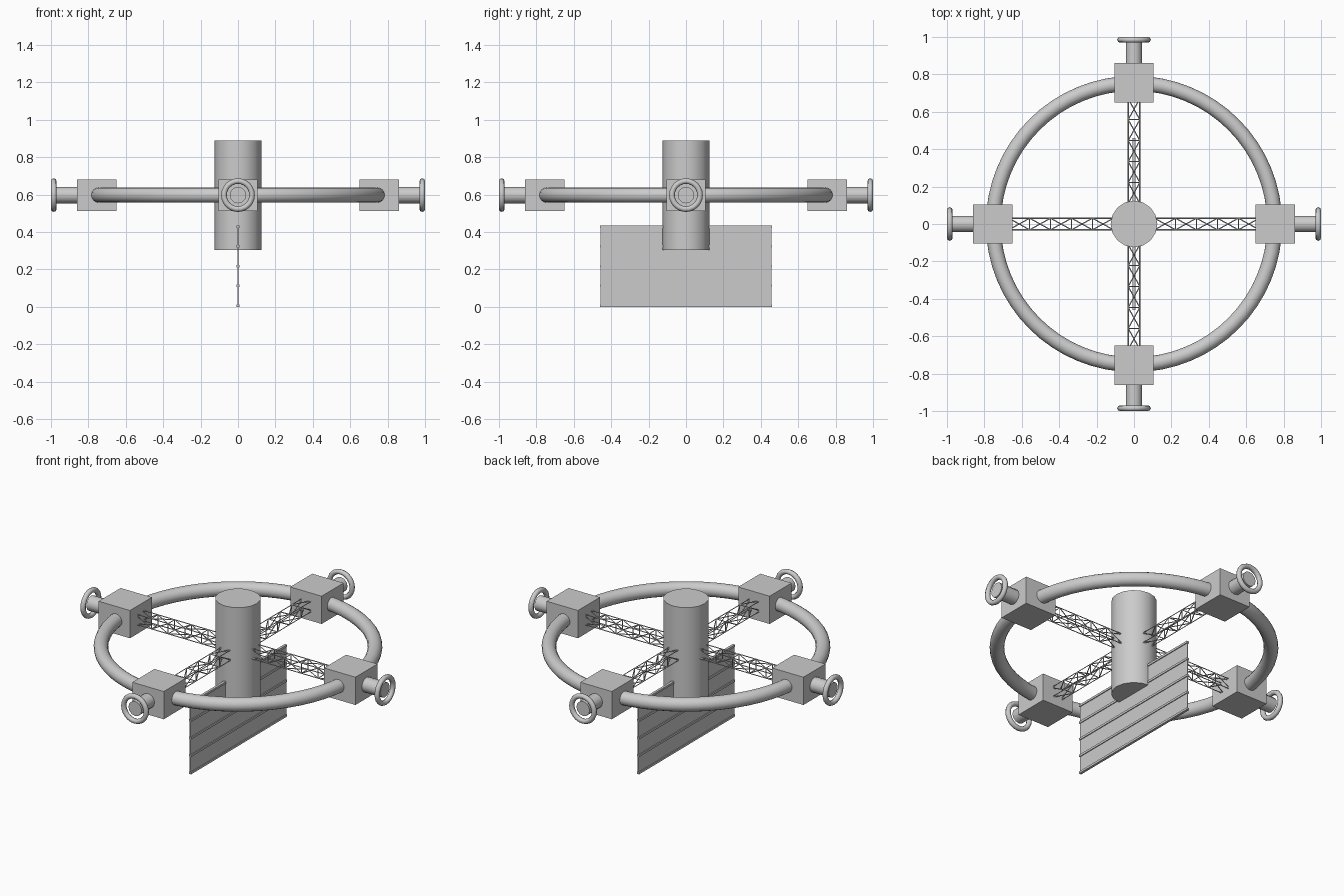
import bpy
from math import pi, cos, sin
from mathutils import Vector, Matrix

if "Cube" in bpy.data.objects:
    bpy.data.objects.remove(bpy.data.objects["Cube"])

ZC = 0.597  # height of the ring plane


def smooth(o, angle=0.6):
    bpy.ops.object.select_all(action='DESELECT')
    o.select_set(True)
    bpy.context.view_layer.objects.active = o
    bpy.ops.object.shade_smooth_by_angle(angle=angle)


def box(name, loc, size, turn=0):
    bpy.ops.mesh.primitive_cube_add(size=1, location=loc, rotation=(0, 0, turn))
    o = bpy.context.object
    o.name = name
    o.scale = size
    return o


def cylinder(name, loc, r, depth, rot=(0, 0, 0), sides=16):
    bpy.ops.mesh.primitive_cylinder_add(vertices=sides, radius=r, depth=depth,
                                        location=loc, rotation=rot)
    o = bpy.context.object
    o.name = name
    smooth(o)
    return o


def torus(name, loc, major, minor, rot=(0, 0, 0), seg=48, mseg=12):
    bpy.ops.mesh.primitive_torus_add(major_radius=major, minor_radius=minor,
                                     major_segments=seg, minor_segments=mseg,
                                     location=loc, rotation=rot)
    o = bpy.context.object
    o.name = name
    smooth(o, 1.0)
    return o


def truss(name, turn, x0=0.11, x1=0.67, w=0.031, bays=5, r=0.003):
    # four rails, square frames and zigzag braces as one thin bevelled curve
    cu = bpy.data.curves.new(name, 'CURVE')
    cu.dimensions = '3D'
    cu.bevel_depth = r
    cu.bevel_resolution = 0
    cu.use_fill_caps = True
    corners = [(-w, -w), (w, -w), (w, w), (-w, w)]

    def bar(a, b):
        s = cu.splines.new('POLY')
        s.points.add(1)
        s.points[0].co = (*a, 1)
        s.points[1].co = (*b, 1)

    xs = [x0 + (x1 - x0) * i / bays for i in range(bays + 1)]
    for k in range(4):
        c, d = corners[k], corners[(k + 1) % 4]
        bar((x0, *c), (x1, *c))
        for i in range(bays):
            a, b = (c, d) if i % 2 == 0 else (d, c)
            bar((xs[i], *a), (xs[i + 1], *b))
        for x in xs[1:-1]:
            bar((x, *c), (x, *d))
    o = bpy.data.objects.new(name, cu)
    o.location = (0, 0, ZC)
    o.rotation_euler = (0, 0, turn)
    bpy.context.collection.objects.link(o)
    bpy.ops.object.select_all(action='DESELECT')
    o.select_set(True)
    bpy.context.view_layer.objects.active = o
    bpy.ops.object.convert(target='MESH')


# central hub and outer ring
cylinder("hub", (0, 0, ZC), 0.125, 0.585)
torus("habitat_ring", (0, 0, ZC), 0.752, 0.04, seg=64, mseg=16)

# four arms: truss, module, docking tube, docking collar
for i in range(4):
    t = i * pi / 2

    def at(d):
        return (d * cos(t), d * sin(t), ZC)

    truss(f"truss_{i}", t)
    box(f"module_{i}", at(0.755), (0.21, 0.21, 0.168), t)
    cylinder(f"docking_tube_{i}", at(0.915), 0.044, 0.14, (0, pi / 2, t), 12)
    torus(f"docking_collar_{i}", at(0.985), 0.075, 0.015, (0, pi / 2, t), 24, 8)

# upright panel below the hub with slim cross bars
box("solar_panel", (0, 0, 0.218), (0.005, 0.916, 0.425))
for i in range(5):
    box(f"panel_bar_{i}", (0, 0, 0.0065 + i * 0.1055), (0.015, 0.92, 0.013))
